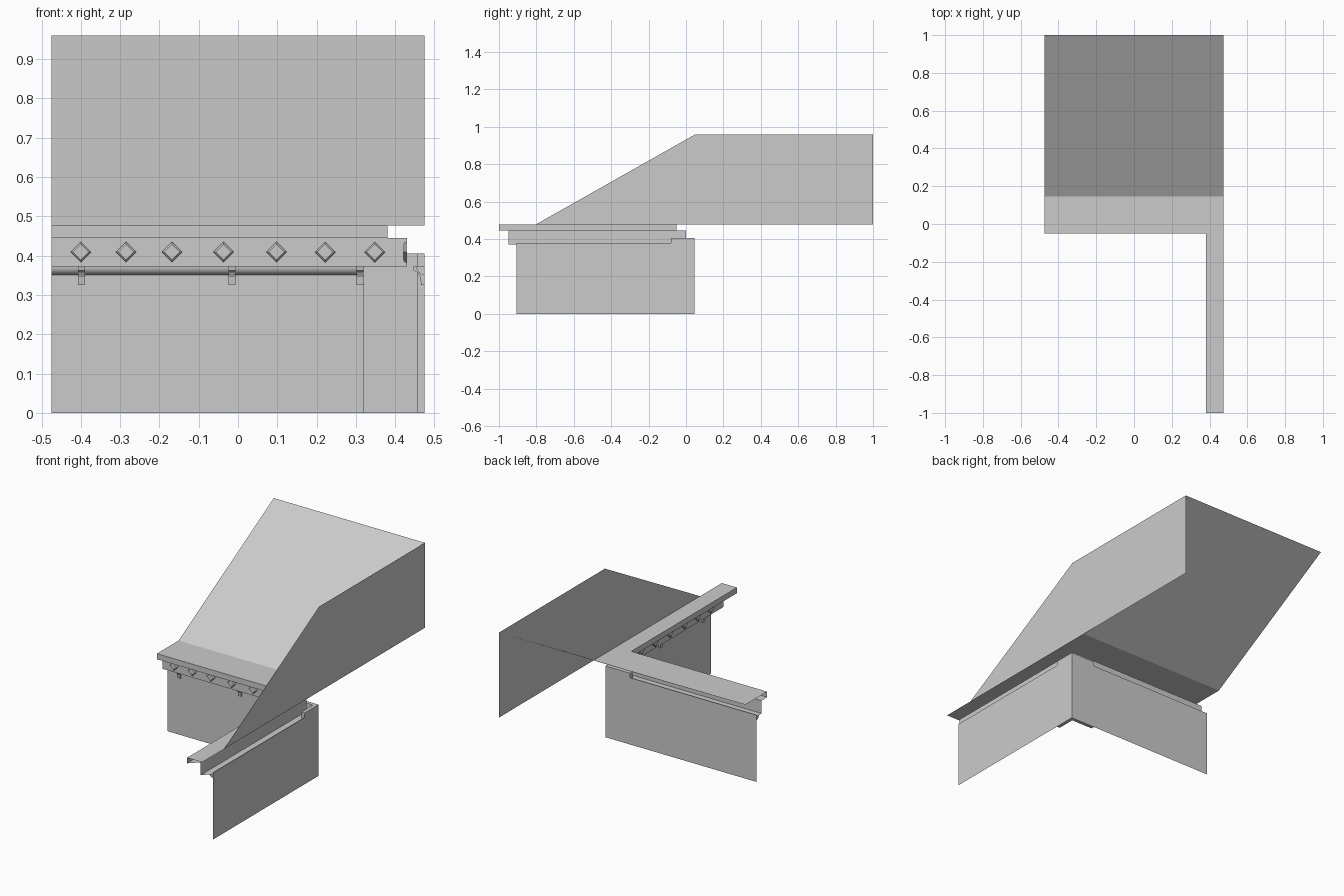
import bpy, bmesh, math

cube = bpy.data.objects.get("Cube")
if cube:
    bpy.data.objects.remove(cube)

grey = bpy.data.materials.new("plain grey")
grey.use_nodes = True
grey.diffuse_color = (0.6, 0.6, 0.6, 1)
grey.node_tree.nodes["Principled BSDF"].inputs["Base Color"].default_value = (0.6, 0.6, 0.6, 1)

# Shared dimensions: the inner corner of the frieze and the wing ends
CORNER, EDGE, LENGTH = 0.43, 0.475, 0.95
WALL, LIP, TOP, ROOF = 0.045, -0.05, 0.477, 0.96


def make(name, verts, faces, solid=False):
    mesh = bpy.data.meshes.new(name)
    mesh.from_pydata(verts, [], faces)
    mesh.materials.append(grey)
    if solid:
        bm = bmesh.new()
        bm.from_mesh(mesh)
        bmesh.ops.recalc_face_normals(bm, faces=bm.faces)
        bm.to_mesh(mesh)
        bm.free()
    obj = bpy.data.objects.new(name, mesh)
    bpy.context.collection.objects.link(obj)
    return obj


# Each wing maps (distance from corner, depth, height) to space
def back_wing(s, d, z):
    return (CORNER - s, d, z)


def side_wing(s, d, z):
    return (CORNER + d, -s, z)


def corner_sheet(name, profile):
    """Sweep an open profile of (depth, height) round the inner corner."""
    verts, faces = [], []
    for d, z in profile:
        verts += [(-EDGE, d, z), (CORNER + d, d, z), (CORNER + d, d - LENGTH, z)]
    for i in range(len(profile) - 1):
        a, b = 3 * i, 3 * i + 3
        for k in (0, 1):
            faces.append((a + k, b + k, b + k + 1, a + k + 1))
    return make(name, verts, faces)


def prism(name, wing, profile, s0, s1):
    """Extrude a closed profile of (depth, height) along a wing."""
    n = len(profile)
    verts = [wing(s, d, z) for s in (s0, s1) for d, z in profile]
    faces = [tuple(range(n)), tuple(range(n, 2 * n))]
    faces += [(i, (i + 1) % n, n + (i + 1) % n, n + i) for i in range(n)]
    return make(name, verts, faces, True)


def stud(name, wing, s):
    """Raised diamond with a narrow bevelled rim."""
    verts = []
    for r, d in ((0.026, 0), (0.026, -0.005), (0.020, -0.010)):
        verts += [wing(s + r * a, d, 0.409 + r * b)
                  for a, b in ((1, 0), (0, 1), (-1, 0), (0, -1))]
    faces = [(8, 9, 10, 11)]
    for k in (0, 4):
        faces += [(k + i, k + (i + 1) % 4, k + 4 + (i + 1) % 4, k + 4 + i) for i in range(4)]
    make(name, verts, faces, True)


# Walls, frieze and overhanging lip
corner_sheet("walls", [(WALL, 0.38), (WALL, 0)])
corner_sheet("cornice", [(LIP, TOP), (LIP, 0.445), (0, 0.445), (0, 0.372), (WALL, 0.372)])
make("cornice_top",
     [(-EDGE, 0.145, TOP), (-EDGE, LIP, TOP), (CORNER + LIP, LIP, TOP),
      (CORNER + LIP, LIP - LENGTH, TOP), (EDGE, LIP - LENGTH, TOP), (EDGE, 0.145, TOP)],
     [tuple(range(6))])

# Roof slope and the upright gable panel beside it
make("roof_slope",
     [(-EDGE, 0.145, TOP), (EDGE, 0.145, TOP), (EDGE, 1, ROOF), (-EDGE, 1, ROOF)],
     [(0, 1, 2, 3)])
make("gable_panel",
     [(EDGE, -0.805, TOP), (EDGE, 1, TOP), (EDGE, 1, ROOF), (EDGE, 0.05, ROOF)],
     [(0, 1, 2, 3)])

# Thin corner pilaster wrapping both walls
t = 0.02
make("corner_pilaster",
     [(x, y, z) for z in (0, 0.405) for x, y in
      ((0.32, WALL), (0.32, WALL - t), (EDGE - t, WALL - t),
       (EDGE - t, -0.08), (EDGE, -0.08), (EDGE, WALL))],
     [tuple(range(6)), tuple(range(6, 12))]
     + [(i, (i + 1) % 6, 6 + (i + 1) % 6, 6 + i) for i in range(6)], True)

# Rounded moulding under the frieze
r = 0.021
arc = [(WALL - r * math.cos(a), 0.372 - r * math.sin(a))
       for a in (math.pi / 2 * i / 8 for i in range(9))]
bracket = [(WALL, 0.325), (WALL, 0.372), (0.015, 0.372), (0.017, 0.362),
           (0.027, 0.357), (0.034, 0.345), (0.036, 0.325)]

for label, wing, start in (("back", back_wing, 0.11), ("side", side_wing, 0.08)):
    moulding = prism(label + "_moulding", wing, arc + [(WALL, 0.372)], start, 0.905)
    bpy.ops.object.select_all(action="DESELECT")
    bpy.context.view_layer.objects.active = moulding
    moulding.select_set(True)
    bpy.ops.object.shade_smooth_by_angle(angle=math.radians(35))
    # Brackets and diamond studs
    for i, s in enumerate((0.12, 0.445, 0.828)):
        prism(f"{label}_bracket_{i + 1}", wing, bracket, s - 0.009, s + 0.009)
    for i, s in enumerate((0.082, 0.208, 0.332, 0.467, 0.598, 0.715, 0.83)):
        stud(f"{label}_diamond_{i + 1}", wing, s)
